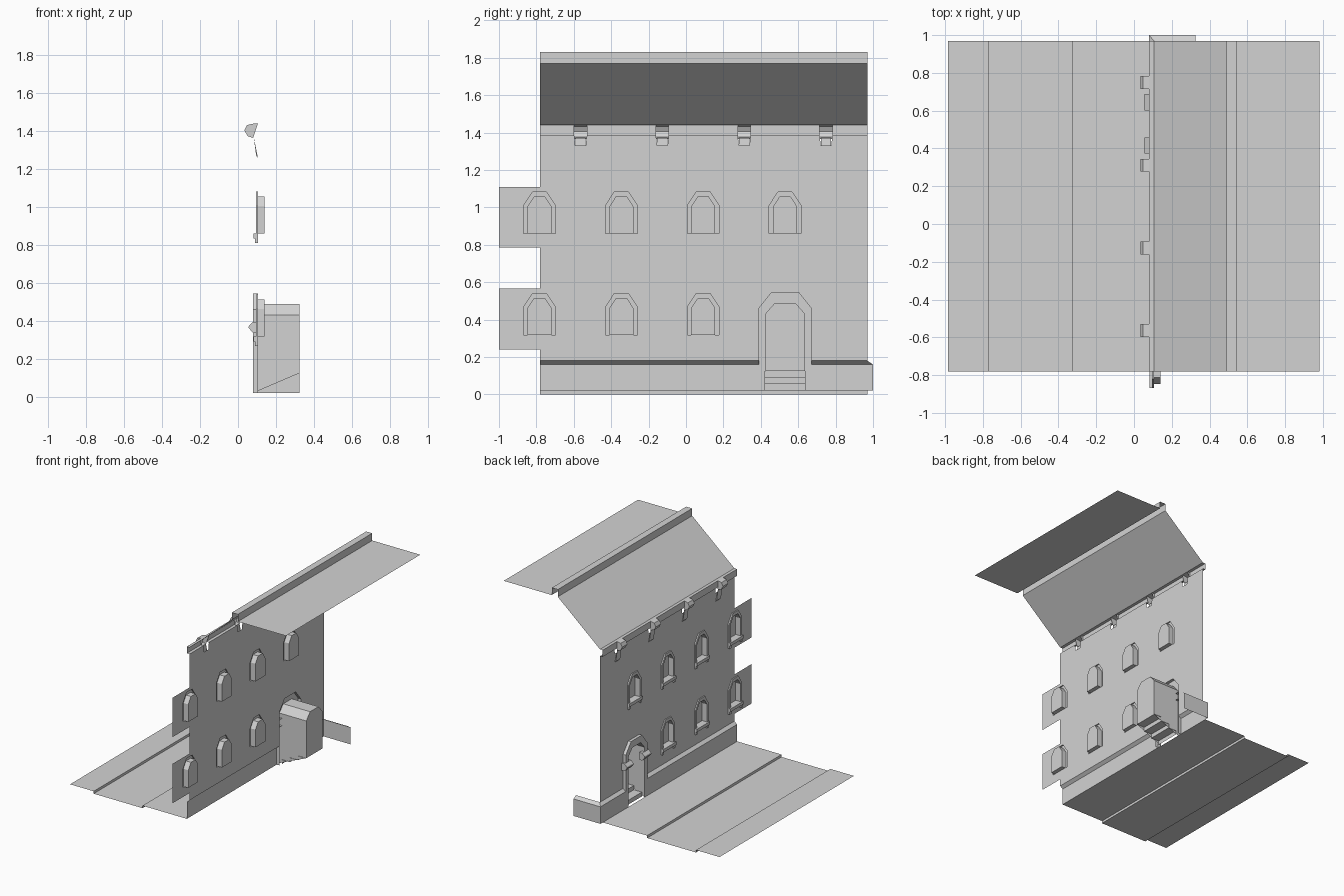
import bpy
from mathutils import Vector
from mathutils.geometry import tessellate_polygon

cube = bpy.data.objects.get("Cube")
if cube:
    bpy.data.objects.remove(cube, do_unlink=True)

GREY = (0.65, 0.65, 0.65, 1)
mat = bpy.data.materials.new("plain_grey")
mat.use_nodes = True
mat.diffuse_color = GREY
mat.node_tree.nodes["Principled BSDF"].inputs["Base Color"].default_value = GREY

Y0, Y1 = -0.78, 0.97           # ends of the street section
WALL, FRONT = 0.105, 0.08      # wall plane and projecting trim plane
BAY = 0.4375                   # window spacing
LIP, EAVE = 1.385, 1.44
FLOOR, DOOR_Y = 0.02, 0.53


def make(name, verts, faces):
    mesh = bpy.data.meshes.new(name)
    mesh.from_pydata([tuple(v) for v in verts], [], faces)
    mesh.materials.append(mat)
    obj = bpy.data.objects.new(name, mesh)
    bpy.context.collection.objects.link(obj)
    return obj


def loft(name, rings, closed=True, cap=False):
    """Bridge successive rings of points, optionally capping the last."""
    n = len(rings[0])
    verts = [p for ring in rings for p in ring]
    faces = []
    for r in range(len(rings) - 1):
        for i in range(n if closed else n - 1):
            j = (i + 1) % n
            faces.append((r*n + i, r*n + j, (r+1)*n + j, (r+1)*n + i))
    if cap:
        faces.append(tuple(range((len(rings) - 1) * n, len(rings) * n)))
    return make(name, verts, faces)


def sheet(name, profile, y0, y1, ends=False):
    """Sweep an x-z profile along y, with optional end faces."""
    n = len(profile)
    verts = [(x, y, z) for y in (y0, y1) for x, z in profile]
    faces = [(i, i + 1, n + i + 1, n + i) for i in range(n - 1)]
    if ends:
        faces += [tuple(reversed(range(n))), tuple(range(n, 2 * n))]
    return make(name, verts, faces)


def box(name, x0, x1, y0, y1, z0, z1):
    return sheet(name, [(x1, z0), (x0, z0), (x0, z1), (x1, z1), (x1, z0)], y0, y1, True)


def arch(yc, half, z0, shoulder, top, half_top):
    """Opening outline with a chamfered head, as (y, z) points."""
    right = [(half, z0), (half, shoulder), (half_top, top)]
    return [(yc - h, z) for h, z in right] + [(yc + h, z) for h, z in reversed(right)]


def at(x, outline):
    return [(x, y, z) for y, z in outline]


# Street, kerbs and pavement
sheet("street_ground", [(-0.985, FLOOR), (-0.77, FLOOR), (-0.77, 0), (-0.325, 0),
                        (-0.325, FLOOR), (FRONT, FLOOR)], Y0, Y1)

# Roof slope, ridge and flat roof
sheet("roof", [(WALL, EAVE), (0.49, 1.77), (0.49, 1.83), (0.545, 1.83),
               (0.545, 1.77), (0.983, 1.77)], Y0, Y1)

# Plinth, with a mitred return at the far end
sheet("plinth_long", [(FRONT, FLOOR), (FRONT, 0.16), (WALL, 0.18)], Y0, DOOR_Y - 0.14)
loft("plinth_return", [
    [(FRONT, DOOR_Y + 0.14, FLOOR), (FRONT, DOOR_Y + 0.14, 0.16), (WALL, DOOR_Y + 0.14, 0.18)],
    [(FRONT, 1, FLOOR), (FRONT, 1, 0.16), (WALL, Y1, 0.18)],
    [(0.325, 1, FLOOR), (0.325, 1, 0.16), (0.325, Y1, 0.18)]], closed=False)

# Windows with frames, recesses, sills and feet
holes = []


def window(yc, z):
    outer = arch(yc, 0.085, z - 0.025, z + 0.15, z + 0.223, 0.037)
    inner = arch(yc, 0.064, z, z + 0.145, z + 0.197, 0.03)
    holes.append(outer)
    loft("window", [at(WALL, outer), at(0.095, outer), at(0.095, inner), at(0.14, inner)], cap=True)
    box("window_sill", 0.083, WALL, yc - 0.085, yc + 0.085, z - 0.025, z)
    for s in (-1, 1):
        c = yc + s * 0.075
        box("sill_foot", 0.09, WALL, c - 0.01, c + 0.01, z - 0.05, z - 0.025)


for i in range(4):
    window(-0.783 + BAY * i, 0.86)
    if i < 3:
        window(-0.783 + BAY * i, 0.317)

# Doorway surround, deep recess and door
door_out = arch(DOOR_Y, 0.14, FLOOR, 0.46, 0.545, 0.072)
door_in = arch(DOOR_Y, 0.105, FLOOR, 0.432, 0.489, 0.055)
door_back = arch(DOOR_Y, 0.105, 0.125, 0.432, 0.489, 0.055)
loft("doorway", [at(WALL, door_out), at(FRONT, door_out), at(FRONT, door_in),
                 at(0.325, door_back)], closed=False, cap=True)
box("door", 0.317, 0.324, DOOR_Y - 0.085, DOOR_Y + 0.085, 0.125, 0.425)

# Entrance steps
steps = [(WALL, FLOOR)]
for i in range(3):
    z = FLOOR + 0.035 * (i + 1)
    steps += [(WALL + 0.0733 * i, z), (WALL + 0.0733 * (i + 1), z)]
sheet("door_steps", steps, DOOR_Y - 0.109, DOOR_Y + 0.109)

# Imposts either side of the door
for s in (-1, 1):
    c = DOOR_Y + s * 0.115
    sheet("door_impost", [(WALL, 0.335), (FRONT, 0.335), (0.055, 0.365), (0.058, 0.375),
                          (FRONT, 0.395), (WALL, 0.395)], c - 0.043, c + 0.043, True)

# Eaves brackets and the cornice lip between them
brackets = [-0.564 + BAY * i for i in range(4)]
HALF = 0.034
start = Y0
for yc in brackets + [None]:
    end = Y1 if yc is None else yc - HALF
    sheet("cornice_lip", [(WALL, LIP), (FRONT, LIP), (FRONT, EAVE), (WALL, EAVE)], start, end)
    if yc is not None:
        start = yc + HALF
        sheet("bracket_head", [(FRONT, 1.365), (0.05, 1.375), (0.034, 1.405), (0.048, 1.433),
                               (FRONT, EAVE), (WALL, EAVE)], yc - HALF, yc + HALF, True)
        sheet("bracket_leg", [(WALL, 1.26), (0.096, 1.27), (0.083, 1.37)],
              yc - 0.028, yc + 0.028, True)

# Wall with openings, and tabs that join the next section
outline = [(Y0, 0.18)]
outline += [(y, max(z, 0.18)) for y, z in door_out]
outline += [(Y1, 0.18), (Y1, LIP)]
for yc in reversed(brackets):
    outline += [(yc + HALF, LIP), (yc + 0.028, 1.33), (yc - 0.028, 1.33), (yc - HALF, LIP)]
outline.append((Y0, LIP))
for low, high in ((0.785, 1.11), (0.24, 0.565)):
    outline += [(Y0, high), (-1, high), (-1, low), (Y0, low)]

loops = [[Vector((y, z, 0)) for y, z in loop] for loop in [outline] + holes]
flat = [p for loop in loops for p in loop]
tris = []
for a, b, c in tessellate_polygon(loops):
    turn = (flat[b] - flat[a]).cross(flat[c] - flat[a]).z
    tris.append((a, b, c) if turn < 0 else (a, c, b))
make("wall", [(WALL, p.x, p.y) for p in flat], tris)
